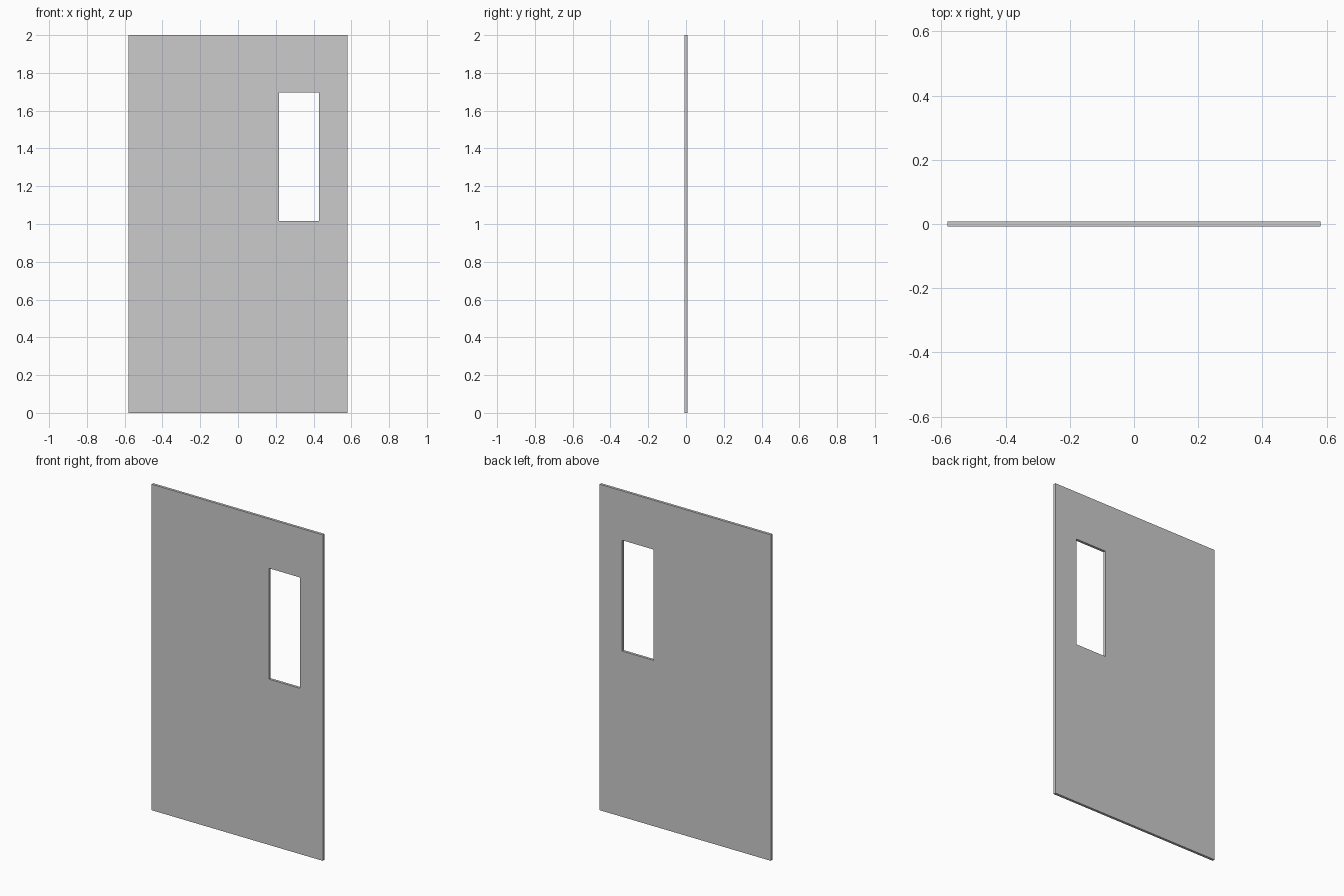
import bpy, bmesh

if "Cube" in bpy.data.objects:
    bpy.data.objects.remove(bpy.data.objects["Cube"])

HALF_T = 0.008


def rect(x0, x1, z0, z1):
    return [(x0, z0), (x1, z0), (x1, z1), (x0, z1)]


# Door outline and window opening
outer = rect(-0.581, 0.581, 0.0, 2.0)
inner = rect(0.216, 0.428, 1.017, 1.697)

bm = bmesh.new()


def loop(points, y):
    return [bm.verts.new((x, y, z)) for x, z in points]


of, ob = loop(outer, -HALF_T), loop(outer, HALF_T)
nf, nb = loop(inner, -HALF_T), loop(inner, HALF_T)

# Front, back, outer edge and window reveal, one side at a time
for i in range(4):
    j = (i + 1) % 4
    bm.faces.new((of[i], of[j], nf[j], nf[i]))
    bm.faces.new((ob[j], ob[i], nb[i], nb[j]))
    bm.faces.new((of[j], of[i], ob[i], ob[j]))
    bm.faces.new((nf[i], nf[j], nb[j], nb[i]))

bmesh.ops.recalc_face_normals(bm, faces=bm.faces)
mesh = bpy.data.meshes.new("door_panel")
bm.to_mesh(mesh)
bm.free()
bpy.context.collection.objects.link(bpy.data.objects.new("door_panel", mesh))
